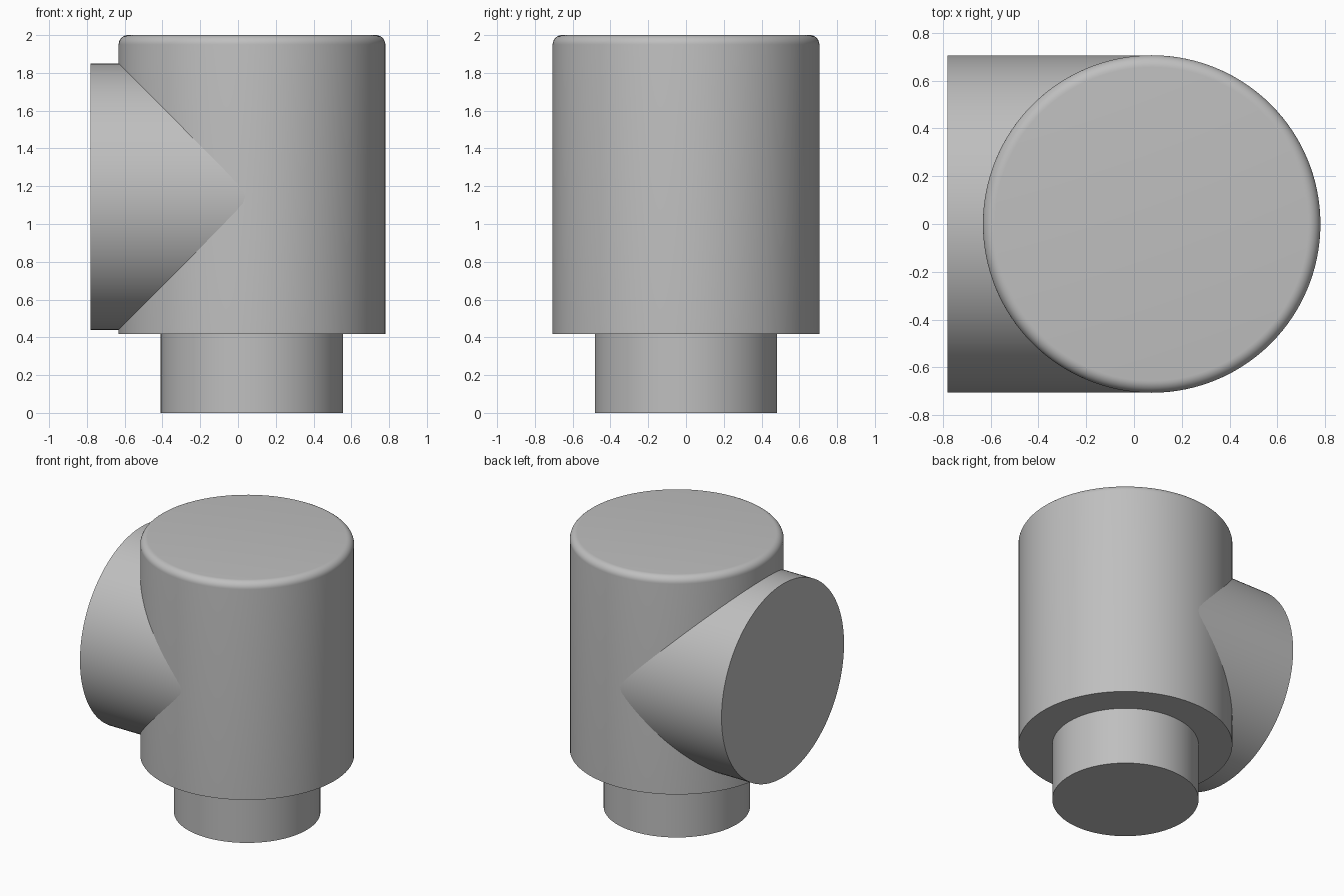
import bpy, bmesh, math
from mathutils import Matrix, Vector

cube = bpy.data.objects.get("Cube")
if cube:
    bpy.data.objects.remove(cube, do_unlink=True)

SEGMENTS = 128
AXIS_X = 0.074
RADIUS = 0.706

grey = bpy.data.materials.new("plain_grey")
grey.use_nodes = True
colour = (0.52, 0.52, 0.52, 1)
grey.diffuse_color = colour
grey.node_tree.nodes["Principled BSDF"].inputs["Base Color"].default_value = colour


def lathe(name, profile, matrix):
    """Revolve a (radius, height) profile into a closed solid with flat caps."""
    bm = bmesh.new()
    rings = []
    for r, h in profile:
        ring = []
        for i in range(SEGMENTS):
            a = math.tau * i / SEGMENTS
            ring.append(bm.verts.new((r * math.cos(a), r * math.sin(a), h)))
        rings.append(ring)
    for low, high in zip(rings, rings[1:]):
        for i in range(SEGMENTS):
            j = (i + 1) % SEGMENTS
            bm.faces.new((low[i], low[j], high[j], high[i]))
    bm.faces.new(rings[0][::-1])
    bm.faces.new(rings[-1])
    bm.transform(matrix)
    bmesh.ops.recalc_face_normals(bm, faces=bm.faces)
    mesh = bpy.data.meshes.new(name)
    bm.to_mesh(mesh)
    bm.free()
    mesh.materials.append(grey)
    obj = bpy.data.objects.new(name, mesh)
    bpy.context.collection.objects.link(obj)
    bpy.ops.object.select_all(action="DESELECT")
    obj.select_set(True)
    bpy.context.view_layer.objects.active = obj
    bpy.ops.object.shade_smooth_by_angle(angle=math.radians(30))
    return obj


# Main body and narrower stem, with a rounded top rim
FILLET = 0.05
profile = [(0.483, 0), (0.483, 0.417), (RADIUS, 0.417)]
for k in range(9):
    a = math.pi / 2 * k / 8
    profile.append((RADIUS - FILLET + FILLET * math.cos(a),
                    2 - FILLET + FILLET * math.sin(a)))
lathe("body_and_stem", profile, Matrix.Translation((AXIS_X, 0, 0)))

# Side branch of matching diameter, running from the body axis to the right
LENGTH = AXIS_X + 0.78
turn = Matrix.Rotation(-math.pi / 2, 4, "Y")
lathe("side_branch", [(RADIUS - 0.001, 0), (RADIUS - 0.001, LENGTH)],
      Matrix.Translation(Vector((AXIS_X, 0, 1.145))) @ turn)
